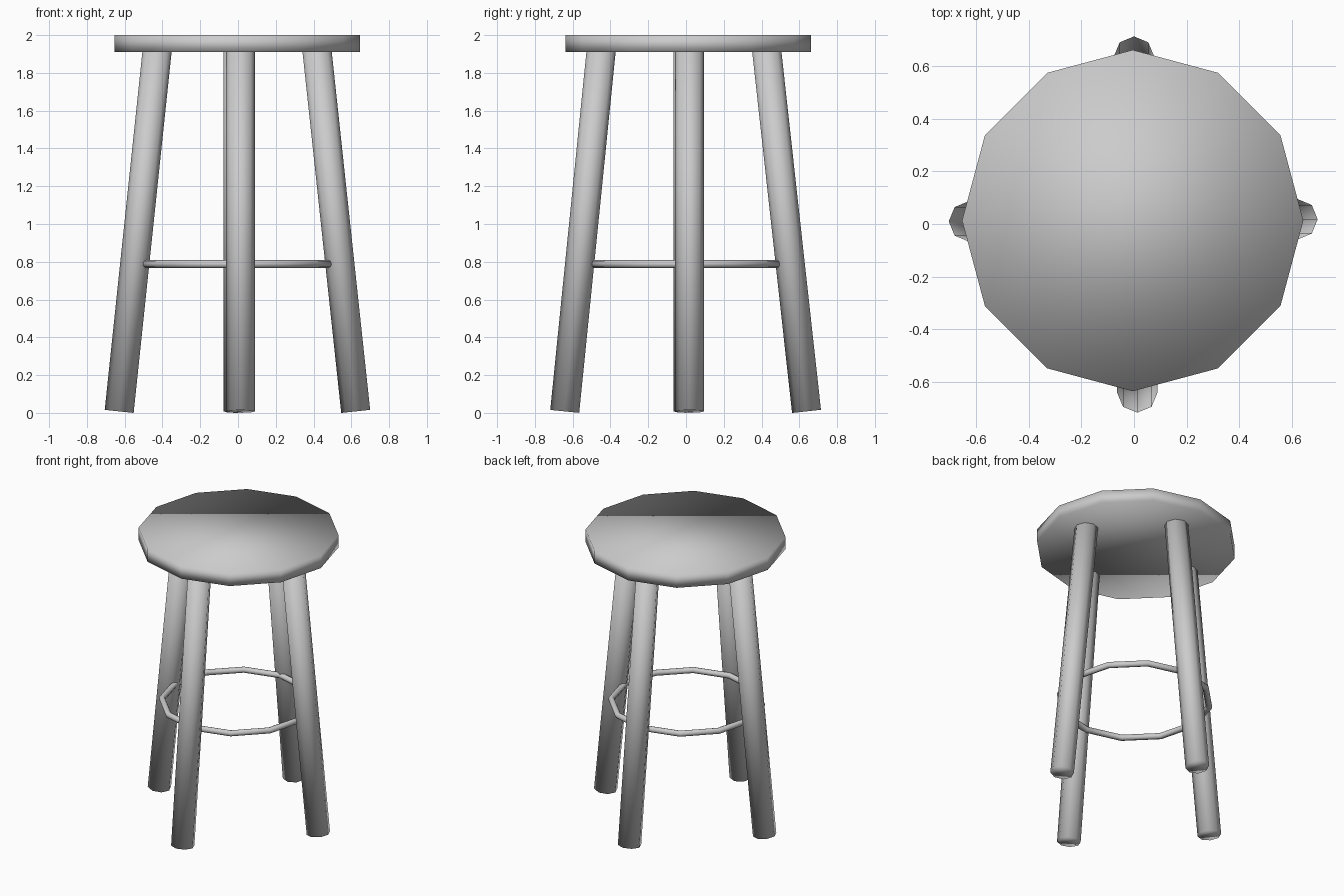
import bpy
from mathutils import Vector

if "Cube" in bpy.data.objects:
    bpy.data.objects.remove(bpy.data.objects["Cube"])


def finish(name):
    obj = bpy.context.object
    obj.name = name
    bpy.ops.object.shade_smooth()
    return obj


def leg(name, foot, under_seat):
    # Straight eight-sided leg, leaning inward and running a little into the seat
    a, b = Vector((*foot, 0.008)), Vector((*under_seat, 1.91))
    b = a + (b - a) * 1.02
    d = b - a
    bpy.ops.mesh.primitive_cylinder_add(vertices=8, radius=0.077, depth=d.length)
    obj = finish(name)
    obj.rotation_mode = 'QUATERNION'
    obj.rotation_quaternion = Vector((0, 0, 1)).rotation_difference(d)
    obj.location = (a + b) / 2


# Twelve-sided seat
bpy.ops.mesh.primitive_cylinder_add(vertices=12, radius=0.65, depth=0.09,
                                    location=(-0.005, 0.013, 1.955))
finish("seat")

# Four splayed legs
leg("left_leg", (-0.629, 0.01), (-0.429, 0.01))
leg("right_leg", (0.623, 0.018), (0.419, 0.018))
leg("front_leg", (0.0125, -0.642), (0.0125, -0.45))
leg("back_leg", (0.0, 0.638), (0.0, 0.428))

# Foot ring
bpy.ops.mesh.primitive_torus_add(major_segments=12, minor_segments=8,
                                 major_radius=0.49, minor_radius=0.021,
                                 location=(-0.005, 0.0, 0.788))
finish("foot_ring")
